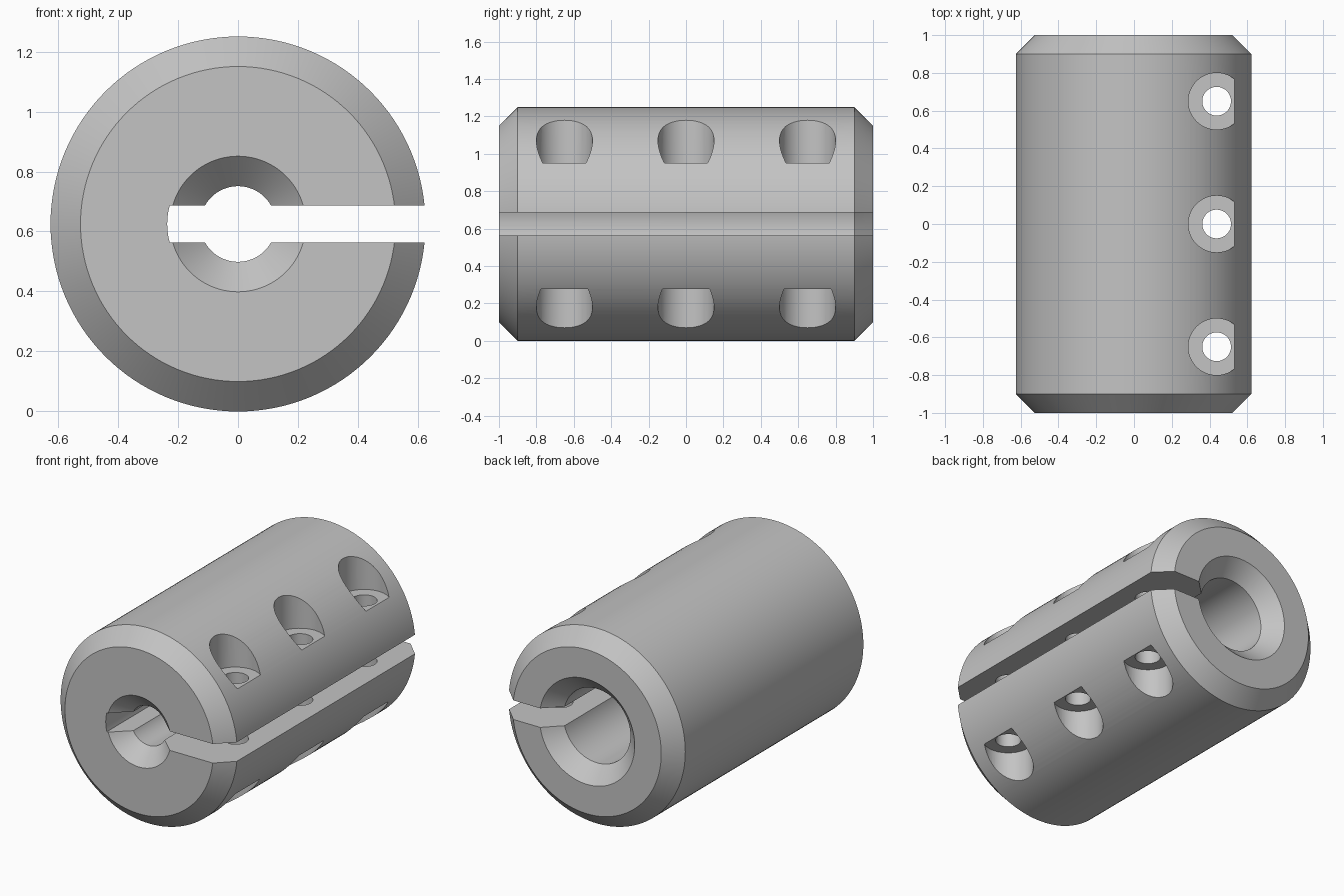
import bpy, bmesh, math
from mathutils import Matrix

if "Cube" in bpy.data.objects:
    bpy.data.objects.remove(bpy.data.objects["Cube"], do_unlink=True)

R, HALF = 0.625, 1.0          # outer radius, half length
AXIS_Z = R                    # height of the bore axis
BORE_S, BORE_L = 0.126, 0.237  # front and back bore radii
CH = 0.1                      # chamfer
SLOT_H = 0.061                # half height of the clamping slot

steel = bpy.data.materials.new("grey_steel")
steel.diffuse_color = (0.55, 0.55, 0.55, 1)
steel.use_nodes = True
steel.node_tree.nodes["Principled BSDF"].inputs["Base Color"].default_value = (0.55, 0.55, 0.55, 1)


def make_object(name, bm):
    bmesh.ops.remove_doubles(bm, verts=bm.verts, dist=1e-5)
    bmesh.ops.recalc_face_normals(bm, faces=bm.faces)
    mesh = bpy.data.meshes.new(name)
    bm.to_mesh(mesh)
    bm.free()
    mesh.materials.append(steel)
    obj = bpy.data.objects.new(name, mesh)
    bpy.context.collection.objects.link(obj)
    return obj


def lathe(bm, profile, steps, matrix):
    """Revolve a closed (radius, height) profile around z, then place it."""
    verts = [bm.verts.new((r, 0, h)) for r, h in profile]
    edges = [bm.edges.new((verts[i], verts[(i + 1) % len(verts)]))
             for i in range(len(verts)) if profile[i][0] or profile[(i + 1) % len(verts)][0]]
    res = bmesh.ops.spin(bm, geom=verts + edges, cent=(0, 0, 0), axis=(0, 0, 1),
                         angle=2 * math.pi, steps=steps, use_merge=True)
    new = [v for v in bm.verts if not v.tag]
    bmesh.ops.transform(bm, matrix=matrix, verts=new)
    for v in new:
        v.tag = True


# Chamfered sleeve with a stepped, countersunk bore
bm = bmesh.new()
lathe(bm, [(R - CH, -HALF), (R, -HALF + CH), (R, HALF - CH), (R - CH, HALF),
           (BORE_L + CH, HALF), (BORE_L, HALF - CH), (BORE_L, 0),
           (BORE_S, 0), (BORE_S, -HALF + CH), (BORE_S + CH, -HALF)],
      128, Matrix.Translation((0, 0, AXIS_Z)) @ Matrix.Rotation(-math.pi / 2, 4, 'X'))
body = make_object("clamp_coupling_body", bm)

# Slot cutter: rounded inner end, open on the left side
bm = bmesh.new()
r = BORE_L - 0.001
a = math.asin(SLOT_H / r)
outline = [(-r * math.cos(t), r * math.sin(t)) for t in (a * (i / 4 - 1) for i in range(9))]
outline += [(1, SLOT_H), (1, -SLOT_H)]
face = bm.faces.new([bm.verts.new((x, -1.2, AXIS_Z + z)) for x, z in outline])
ext = bmesh.ops.extrude_face_region(bm, geom=[face])
bmesh.ops.translate(bm, vec=(0, 2.4, 0),
                    verts=[g for g in ext["geom"] if isinstance(g, bmesh.types.BMVert)])
slot = make_object("slot_cutter", bm)

# Screw hole cutters: through hole with a counterbore at both ends
bm = bmesh.new()
for y in (-0.65, 0, 0.65):
    lathe(bm, [(0, -0.2), (0.15, -0.2), (0.15, 0.277), (0.076, 0.277),
               (0.076, 0.952), (0.15, 0.952), (0.15, 1.5), (0, 1.5)],
          48, Matrix.Translation((0.4375, y, 0)))
holes = make_object("screw_hole_cutter", bm)

# Cut, then drop the cutters
bpy.ops.object.select_all(action='DESELECT')
bpy.context.view_layer.objects.active = body
body.select_set(True)
for cutter in (holes, slot):
    cutter.hide_render = True
    mod = body.modifiers.new(cutter.name, 'BOOLEAN')
    mod.operation, mod.solver, mod.object = 'DIFFERENCE', 'EXACT', cutter
    bpy.ops.object.modifier_apply(modifier=mod.name)
    bpy.data.objects.remove(cutter, do_unlink=True)

bpy.ops.object.shade_smooth_by_angle(angle=math.radians(30))
